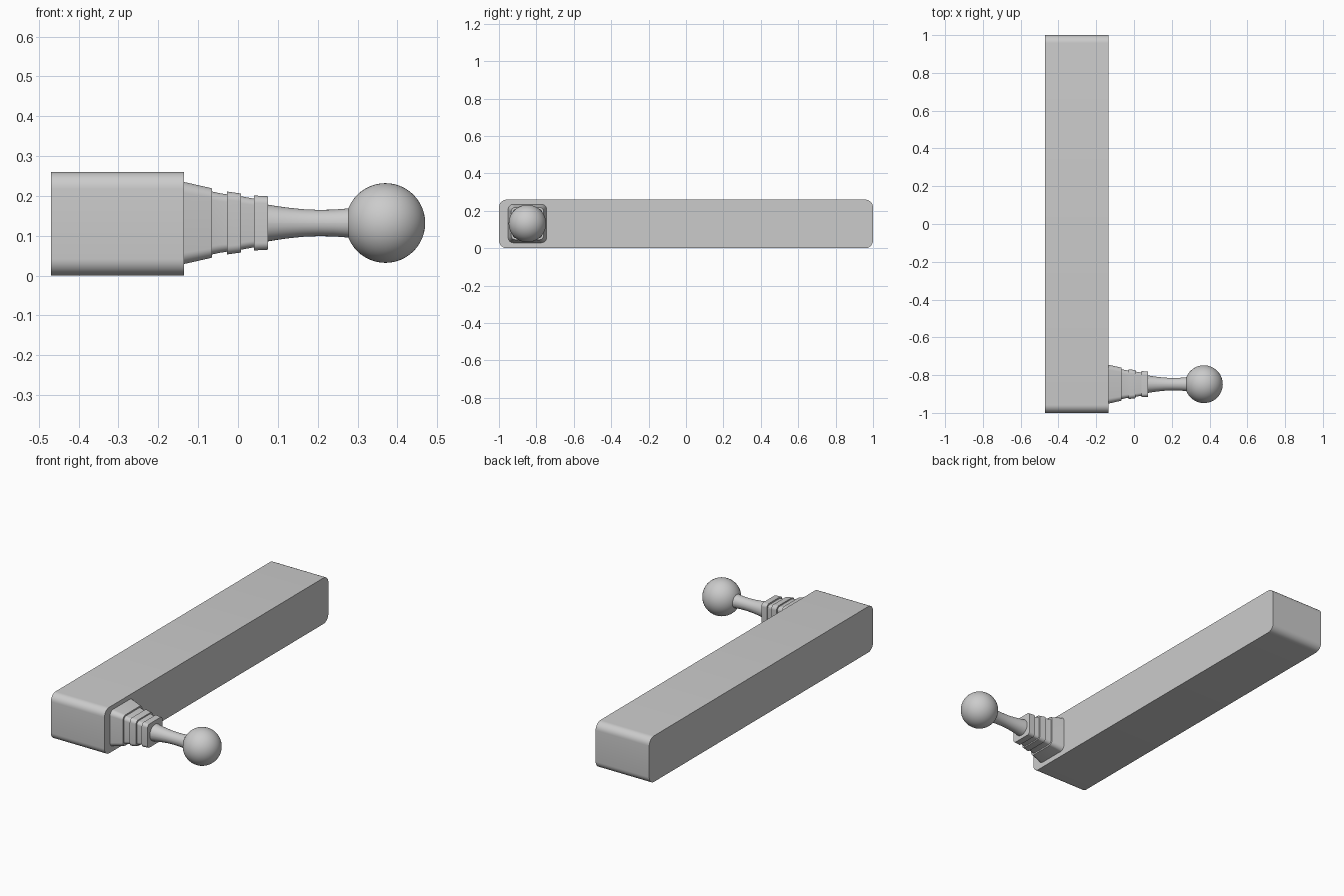
import bpy, bmesh, math

if "Cube" in bpy.data.objects:
    bpy.data.objects.remove(bpy.data.objects["Cube"])

CY, CZ = -0.848, 0.132   # axis of the lever


def rounded_rect(hy, hz, r, seg=8):
    """Points of a rounded rectangle in the y-z plane."""
    pts = []
    for k, (sy, sz) in enumerate([(1, 1), (-1, 1), (-1, -1), (1, -1)]):
        for i in range(seg + 1):
            a = math.pi / 2 * (k + i / seg)
            pts.append((sy * (hy - r) + r * math.cos(a),
                        sz * (hz - r) + r * math.sin(a)))
    return pts


def loft(name, sections, cy, cz):
    """Skin sections (x, half_y, half_z, corner radius) along x."""
    bm = bmesh.new()
    rings = [[bm.verts.new((x, cy + y, cz + z)) for y, z in rounded_rect(hy, hz, r)]
             for x, hy, hz, r in sections]
    n = len(rings[0])
    for a, b in zip(rings, rings[1:]):
        for i in range(n):
            j = (i + 1) % n
            bm.faces.new((a[i], a[j], b[j], b[i]))
    bm.faces.new(rings[0][::-1])
    bm.faces.new(rings[-1])
    bmesh.ops.recalc_face_normals(bm, faces=bm.faces)
    me = bpy.data.meshes.new(name)
    bm.to_mesh(me)
    bm.free()
    ob = bpy.data.objects.new(name, me)
    bpy.context.collection.objects.link(ob)
    smooth(ob)
    return ob


def smooth(ob):
    bpy.ops.object.select_all(action='DESELECT')
    ob.select_set(True)
    bpy.context.view_layer.objects.active = ob
    bpy.ops.object.shade_smooth_by_angle(angle=math.radians(30))


# Long bar with rounded edges
loft("bar", [(-0.47, 1.0, 0.13, 0.042), (-0.135, 1.0, 0.13, 0.042)], 0, 0.13)

# Stepped square collar with two raised bands
collar = [(-0.14, 0.104), (-0.065, 0.087), (-0.065, 0.079), (-0.047, 0.075),
          (-0.028, 0.072), (-0.028, 0.079), (0.008, 0.074), (0.008, 0.067),
          (0.024, 0.064), (0.040, 0.061), (0.040, 0.069), (0.075, 0.067)]
loft("collar", [(x, h, h, h * 0.27) for x, h in collar], CY, CZ)

# Waisted neck, round in section
neck = [(0.07, 0.047), (0.10, 0.042), (0.13, 0.038), (0.165, 0.0345), (0.20, 0.033),
        (0.24, 0.0335), (0.27, 0.036), (0.30, 0.040)]
loft("neck", [(x, h, h, h * 0.98) for x, h in neck], CY, CZ)

# Ball knob
bpy.ops.mesh.primitive_uv_sphere_add(segments=48, ring_count=24, radius=0.1,
                                     location=(0.37, CY, CZ), rotation=(0, math.pi / 2, 0))
ball = bpy.context.object
ball.name = "ball_knob"
smooth(ball)
